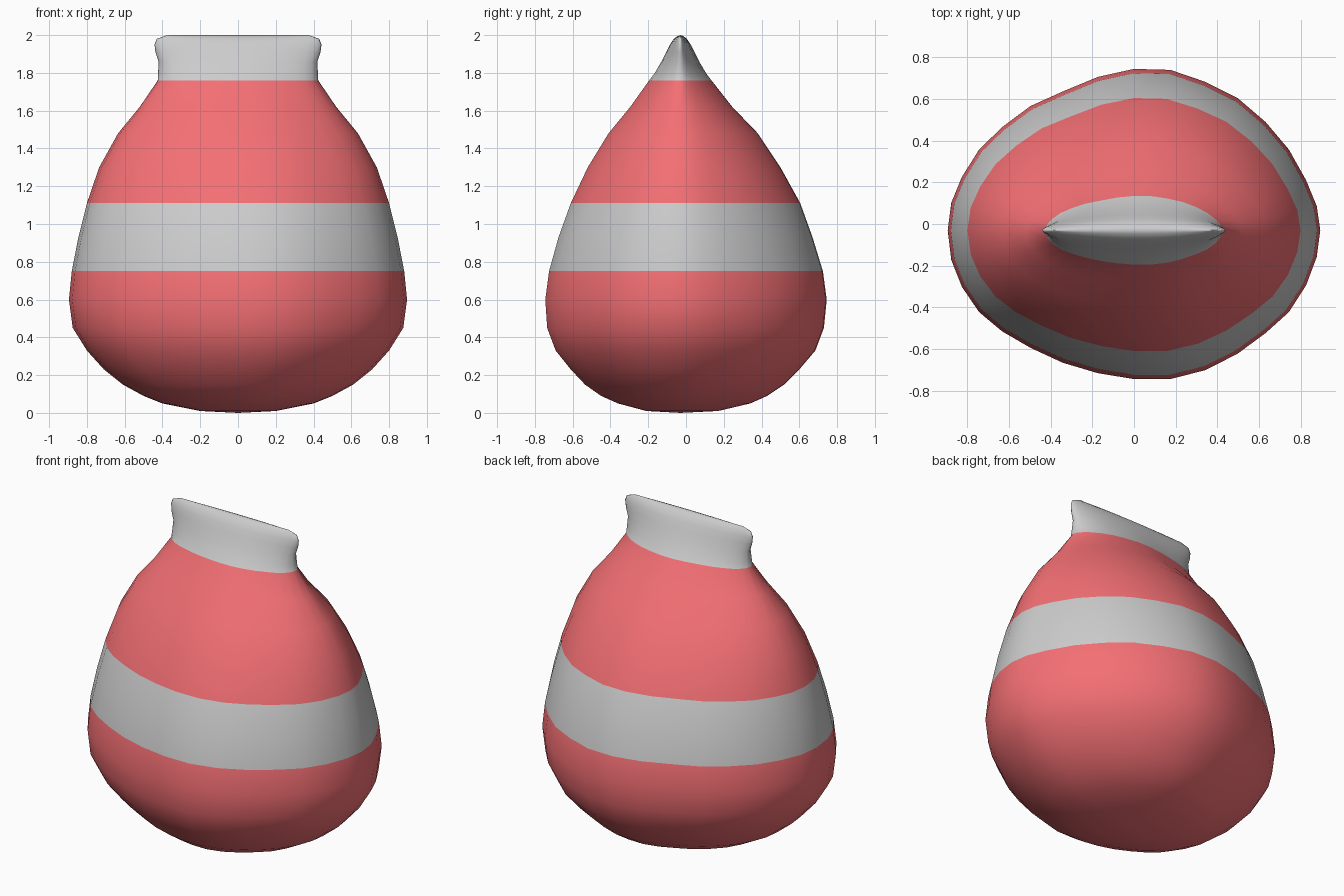
import bpy, bmesh, math

if "Cube" in bpy.data.objects:
    bpy.data.objects.remove(bpy.data.objects["Cube"])

# Outline of one cross-section, right to left: back half and front half
BACK = [0, .15, .31, .50, .67, .82, .92, .994, 1, .95, .86, .77, .64, .5, .33, .17]
FRONT = [0, .18, .37, .55, .69, .83, .94, 1, 1, .96, .89, .79, .68, .55, .38, .2]

# Height, half width, front y, back y
PROFILE = [
    (.01, .20, -.21, .17), (.05, .40, -.36, .34), (.09, .50, -.45, .43),
    (.15, .61, -.535, .52), (.23, .71, -.61, .60), (.33, .80, -.69, .685),
    (.45, .875, -.735, .73), (.60, .895, -.745, .745), (.75, .88, -.725, .725),
    (.93, .845, -.675, .67), (1.11, .80, -.61, .605), (1.30, .735, -.52, .50),
    (1.48, .635, -.41, .38), (1.62, .52, -.295, .245), (1.76, .425, -.195, .135),
    (1.80, .423, -.165, .105), (1.86, .42, -.13, .07), (1.91, .437, -.105, .045),
    (1.95, .442, -.085, .025), (1.98, .43, -.065, .005), (1.995, .39, -.045, -.015)]
CY = -.03


def material(name, color):
    m = bpy.data.materials.new(name)
    m.diffuse_color = color
    m.use_nodes = True
    m.node_tree.nodes["Principled BSDF"].inputs["Base Color"].default_value = m.diffuse_color
    return m


def ring(bm, z, w, front, back):
    verts = []
    for i in range(32):
        t = math.pi * i / 16
        if i < 16:
            y = CY + (back - CY) * BACK[i]
        elif i == 16:
            y = CY
        else:
            y = CY + (front - CY) * FRONT[32 - i]
        verts.append(bm.verts.new((w * math.cos(t), y, z)))
    return verts


# Bag body: lofted rings with a pinched neck
bm = bmesh.new()
rings = [ring(bm, *p) for p in PROFILE]
for lo, hi in zip(rings, rings[1:]):
    for i in range(32):
        j = (i + 1) % 32
        bm.faces.new((lo[i], lo[j], hi[j], hi[i]))

# Rounded base closes at a point
pole = bm.verts.new((0, CY, 0))
for i in range(32):
    bm.faces.new((pole, rings[0][(i + 1) % 32], rings[0][i]))

# Ridge along the top: bridge opposite sides through a centre line
top = rings[-1]
ridge = [top[0]] + [bm.verts.new((top[i].co.x * .97, CY, 2.0)) for i in range(1, 16)] + [top[16]]
for i in range(16):
    for a, b in ((top[i], top[i + 1]), (top[-i % 32], top[-i - 1])):
        loop = list(dict.fromkeys((a, b, ridge[i + 1], ridge[i])))
        bm.faces.new(loop)

# Stripes: red body, grey band and neck
for f in bm.faces:
    z = f.calc_center_median().z
    f.material_index = 1 if .75 < z < 1.11 or z > 1.76 else 0
bmesh.ops.recalc_face_normals(bm, faces=bm.faces)
for f in bm.faces:
    f.smooth = True

mesh = bpy.data.meshes.new("striped_bag")
bm.to_mesh(mesh)
bm.free()
mesh.materials.append(material("red", (.90, .16, .175, 1)))
mesh.materials.append(material("grey", (.8, .8, .8, 1)))
bag = bpy.data.objects.new("striped_bag", mesh)
bpy.context.collection.objects.link(bag)
